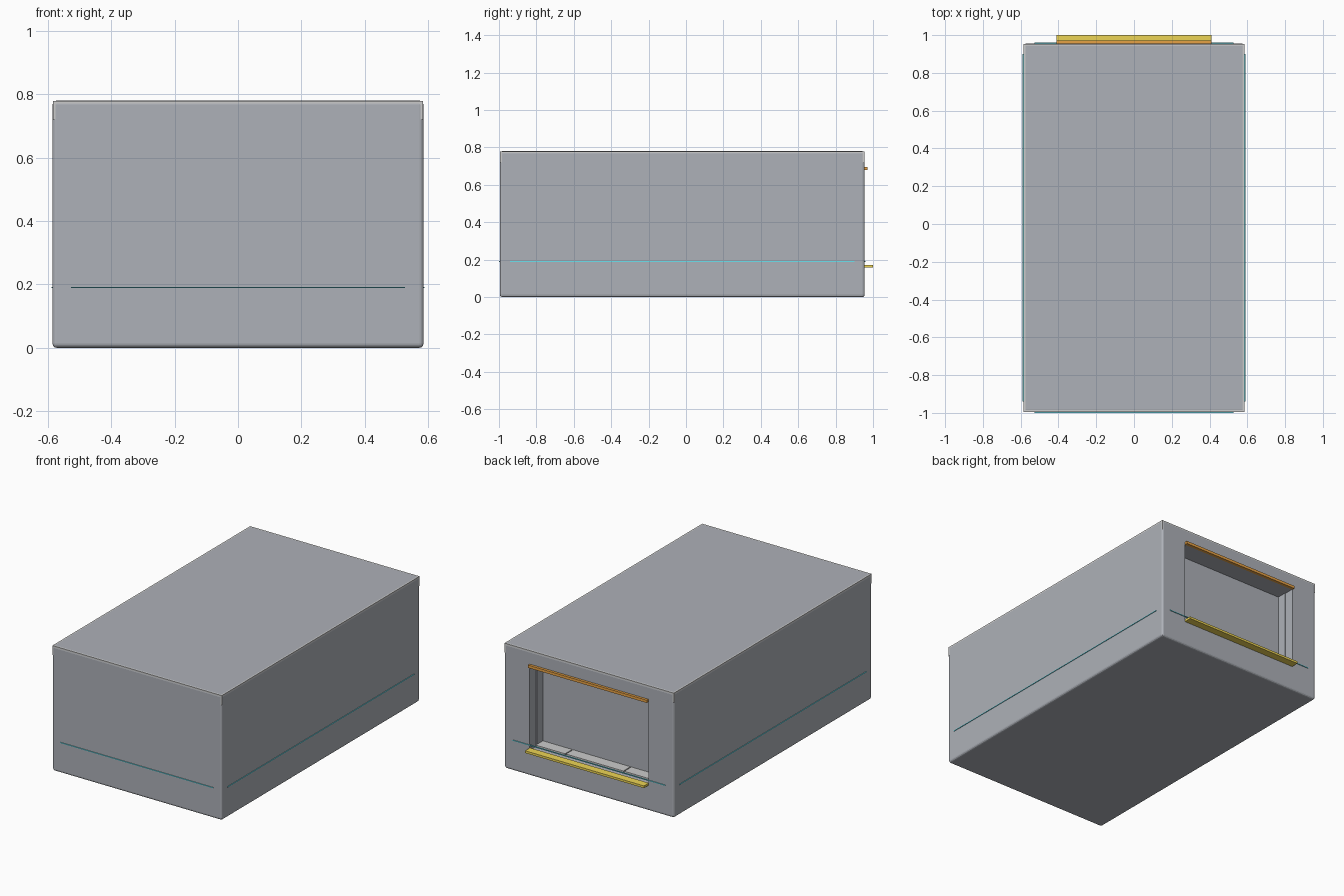
import bpy, bmesh

if "Cube" in bpy.data.objects:
    bpy.data.objects.remove(bpy.data.objects["Cube"])

YF, YB = -0.995, 0.955          # front and back planes of the case
YC = (YF + YB) / 2


def material(name, rgb):
    m = bpy.data.materials.new(name)
    m.diffuse_color = (*rgb, 1)
    m.use_nodes = True
    m.node_tree.nodes["Principled BSDF"].inputs["Base Color"].default_value = m.diffuse_color
    return m


def box(name, x, y, z, mat, bevel=0):
    """Box from (min, max) ranges, optionally with rounded edges."""
    bm = bmesh.new()
    bmesh.ops.create_cube(bm, size=1)
    for v in bm.verts:
        v.co = [r[0] + (c + 0.5) * (r[1] - r[0]) for c, r in zip(v.co, (x, y, z))]
    if bevel:
        bmesh.ops.bevel(bm, geom=bm.edges[:], offset=bevel, segments=3, profile=0.5,
                        affect='EDGES')
    me = bpy.data.meshes.new(name)
    bm.to_mesh(me)
    bm.free()
    ob = bpy.data.objects.new(name, me)
    bpy.context.collection.objects.link(ob)
    me.materials.append(mat)
    return ob


def cut(target, cutter):
    mod = target.modifiers.new("cut", 'BOOLEAN')
    mod.operation = 'DIFFERENCE'
    mod.solver = 'EXACT'
    mod.object = cutter
    cutter.hide_render = True
    cutter.hide_set(True)


slate = material("slate", (0.42, 0.44, 0.48))
warm_grey = material("warm_grey", (0.56, 0.55, 0.54))
cyan = material("cyan", (0.15, 0.75, 0.85))
orange = material("orange", (0.80, 0.36, 0.06))
yellow = material("yellow", (0.85, 0.66, 0.09))

# Case with rounded edges and a recessed opening in the back
body = box("body", (-0.585, 0.585), (YF, YB), (0, 0.78), slate, bevel=0.013)
cut(body, box("opening_cutter", (-0.41, 0.41), (0.83, 1.1), (0.156, 0.68), slate))

# Sharp lid edging, flush with the case and showing at its rounded edges
g = 0.0008
lid = box("lid", (-0.585 + g, 0.585 - g), (YF + g, YB - g), (0.72, 0.78 - g), warm_grey)

# Slim inner frame of the recess
for s in (-1, 1):
    box("inner_jamb", sorted((s * 0.406, s * 0.412)), (0.829, 0.89), (0.156, 0.68), slate)

# Three floor plates with narrow gaps
for a, b in ((-0.406, -0.204), (-0.198, 0.198), (0.204, 0.406)):
    box("floor_plate", (a, b), (0.829, 0.90), (0.155, 0.17), warm_grey)

# Thin accent strips around the case
z = (0.188, 0.192)
box("front_strip", (-0.527, 0.527), (-1.0, YF + 0.003), z, cyan)
box("back_strip", (-0.527, 0.527), (YB - 0.003, YB + 0.005), z, cyan)
for s in (-1, 1):
    box("side_strip", sorted((s * 0.582, s * 0.589)), (YC - 0.92, YC + 0.92), z, cyan)

# Sill and header bar at the opening
box("sill", (-0.41, 0.41), (YB - 0.003, 1.0), (0.158, 0.172), yellow)
box("header_bar", (-0.41, 0.41), (YB - 0.003, YB + 0.016), (0.678, 0.695), orange)
